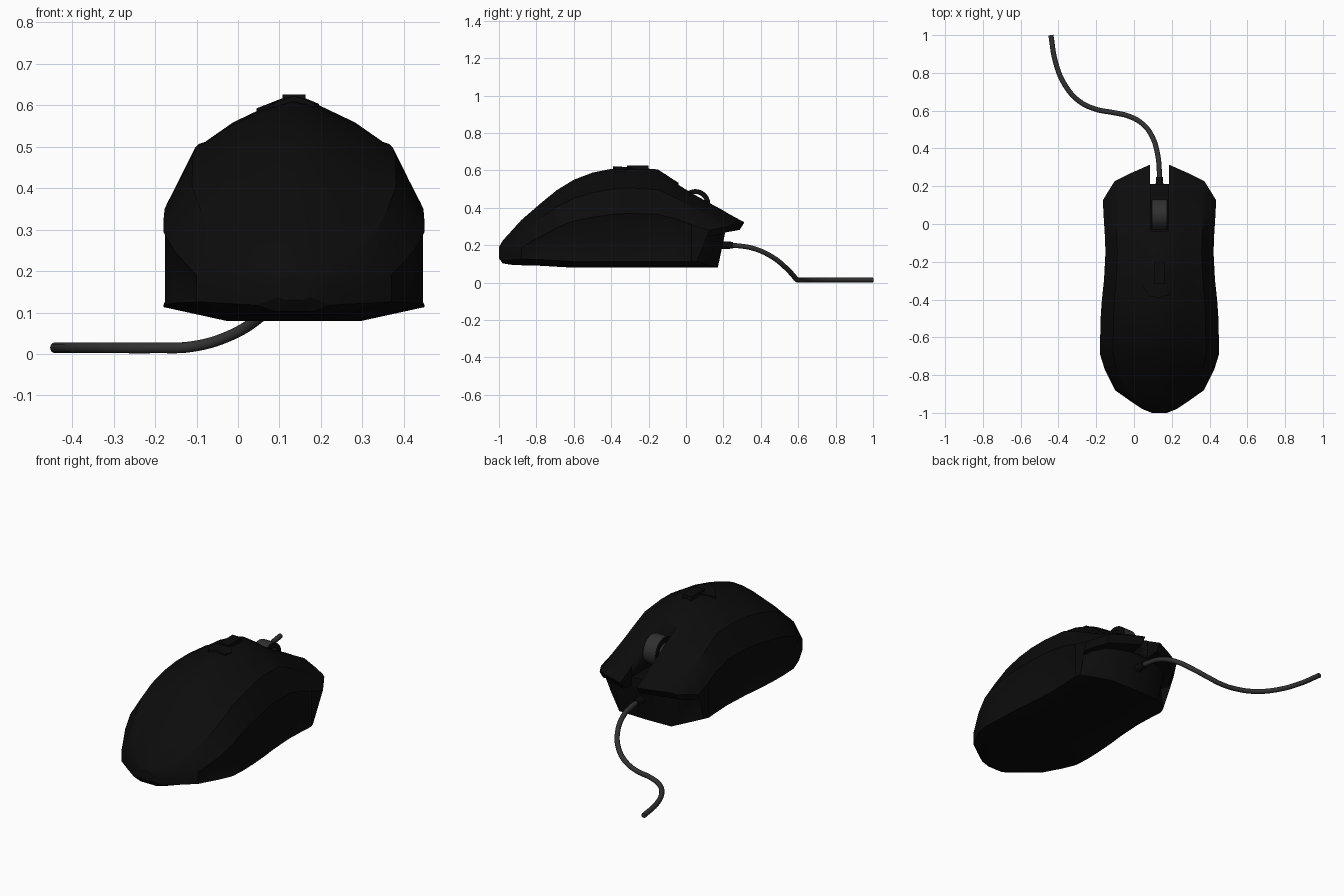
import bpy, bmesh, math
from mathutils import Vector

if "Cube" in bpy.data.objects:
    bpy.data.objects.remove(bpy.data.objects["Cube"])

CX = 0.135  # the mouse sits off centre because of the cable


def material(name, v):
    m = bpy.data.materials.new(name)
    m.diffuse_color = (v, v, v, 1)
    m.use_nodes = True
    m.node_tree.nodes["Principled BSDF"].inputs["Base Color"].default_value = m.diffuse_color
    return m


BLACK = material("shell black", 0.0035)
GREY = material("rubber dark grey", 0.03)


def finish(bm, name, mat, angle=30):
    bmesh.ops.recalc_face_normals(bm, faces=bm.faces)
    me = bpy.data.meshes.new(name)
    bm.to_mesh(me)
    bm.free()
    ob = bpy.data.objects.new(name, me)
    bpy.context.collection.objects.link(ob)
    me.materials.append(mat)
    bpy.ops.object.select_all(action='DESELECT')
    ob.select_set(True)
    bpy.context.view_layer.objects.active = ob
    bpy.ops.object.shade_smooth_by_angle(angle=math.radians(angle))
    return ob


def prism(name, outline, top, bottom, mat):
    """Extruded outline; top and bottom are height functions of x, y."""
    bm = bmesh.new()
    n = len(outline)
    lo = [bm.verts.new((CX + x, y, bottom(x, y))) for x, y in outline]
    hi = [bm.verts.new((CX + x, y, top(x, y))) for x, y in outline]
    for i in range(n):
        j = (i + 1) % n
        bm.faces.new((lo[i], lo[j], hi[j], hi[i]))
    caps = [bm.faces.new(lo), bm.faces.new(hi)]
    bmesh.ops.triangulate(bm, faces=caps)
    return finish(bm, name, mat)


def box(name, x, y0, y1, z0, z1, mat=BLACK):
    return prism(name, [(-x, y0), (x, y0), (x, y1), (-x, y1)],
                 lambda *_: z1, lambda *_: z0, mat)


def tube(name, outer, inner, width, x, y, z, mat, segs=28):
    """Ring around the x axis."""
    bm = bmesh.new()
    loops = []
    for i in range(segs):
        a = 2 * math.pi * i / segs
        loops.append([bm.verts.new((x + sx, y + r * math.cos(a), z + r * math.sin(a)))
                      for r, sx in ((outer, -width / 2), (outer, width / 2),
                                    (inner, width / 2), (inner, -width / 2))])
    for i in range(segs):
        a, b = loops[i], loops[(i + 1) % segs]
        for k in range(4):
            bm.faces.new((a[k], a[(k + 1) % 4], b[(k + 1) % 4], b[k]))
    return finish(bm, name, mat)


# Shell: stations of y, half width, top, shoulder and bottom heights
STATIONS = [
    (-1.0, .04, .19, .17, .13), (-.98, .09, .225, .17, .103), (-.93, .165, .28, .175, .095),
    (-.88, .235, .335, .19, .093), (-.77, .29, .43, .25, .09), (-.69, .315, .495, .295, .085),
    (-.6, .314, .55, .33, .08), (-.5, .312, .588, .35, .08), (-.4, .305, .608, .365, .08),
    (-.3, .294, .618, .37, .08), (-.15, .286, .605, .365, .08), (-.05, .29, .54, .34, .08),
    (.03, .295, .488, .31, .08)]
SECTION = [(0, 1), (.2, .93), (.5, .76), (.73, .57), (.78, .55), (.91, .22), (1, 0)]


def half_section(y, w, zt, zs, zb):
    pts = [(f * w, y, zs + h * (zt - zs)) for f, h in SECTION]
    return pts + [(w, y, zb + .033 * min(1, w / .2)), (.52 * w, y, zb), (0, y, zb)]


halves = [half_section(*s) for s in STATIONS]
# Front edge of the finger buttons, its underside, and the recessed front wall
base = [(.285, .06, .115), (.16, .165, .08), (0, .17, .08)]
lip = [(0, .315, .325), (.055, .312, .322), (.15, .27, .315), (.22, .236, .308),
       (.238, .226, .30), (.273, .17, .29), (.30, .125, .28)]
under = [(x * .98, y - .025, z - .04) for x, y, z in lip]
wall = [(0, .21, .27), (.055, .21, .27), (.14, .19, .265), (.20, .165, .26),
        (.22, .15, .26), (.25, .10, .25), (.27, .06, .235)]
halves += [lip + base, under + base, wall + base]

bm = bmesh.new()
rings = []
for h in halves:
    full = h + [(-x, y, z) for x, y, z in h[-2:0:-1]]
    rings.append([bm.verts.new((CX + x, y, z)) for x, y, z in full])
n = len(rings[0])
grips = {6: [], n - 7: []}
for r, (a, b) in enumerate(zip(rings, rings[1:])):
    for k in range(n):
        f = bm.faces.new((a[k], a[(k + 1) % n], b[(k + 1) % n], b[k]))
        if k in grips and 3 <= r <= 11:
            grips[k].append(f)
bm.faces.new(rings[0])
bm.faces.new(rings[-1])
bmesh.ops.recalc_face_normals(bm, faces=bm.faces)
# Side grips set slightly into the flanks
for faces in grips.values():
    bmesh.ops.inset_region(bm, faces=faces, thickness=.008, depth=-.004)
bmesh.ops.remove_doubles(bm, verts=bm.verts, dist=.0005)
bmesh.ops.triangulate(bm, faces=[f for f in bm.faces if len(f.verts) > 4])
shell = finish(bm, "mouse_shell", BLACK)

# Wheel well and the open slot between the two buttons
for cutter in (box("wheel_well_cutter", .046, -.04, .5, .32, .9),
               box("front_slot_cutter", .05, .213, .5, 0, .9)):
    cutter.hide_render = True
    mod = shell.modifiers.new("cut", 'BOOLEAN')
    mod.operation = 'DIFFERENCE'
    mod.solver = 'EXACT'
    mod.object = cutter
    bpy.context.view_layer.objects.active = shell
    bpy.ops.object.modifier_apply(modifier=mod.name)
    bpy.data.objects.remove(cutter)

# Scroll wheel with thin black rims
tube("scroll_wheel", .08, .056, .072, CX, .05, .42, GREY)
for s in (-1, 1):
    tube("wheel_rim", .078, .054, .006, CX + s * .039, .05, .42, BLACK)

# Sensitivity buttons on the ridge
box("ridge_button", .028, -.315, -.2, .58, .626)
prism("rear_button", [(-.09, -.33), (-.05, -.385), (0, -.39), (.05, -.375), (.06, -.33),
                      (.03, -.29), (-.03, -.28)],
      lambda x, y: .626 - .36 * abs(x) + .04 * (y + .3), lambda x, y: .56, BLACK)

# Cable strain relief
bm = bmesh.new()
bmesh.ops.create_cone(bm, cap_ends=True, segments=16, radius1=.022, radius2=.018, depth=.07)
for v in bm.verts:
    v.co = Vector((CX + v.co.x, .215 + v.co.z, .2 + v.co.y))
finish(bm, "cable_socket", BLACK)

# Cable
path = [(.135, .2, .2), (.134, .28, .197), (.125, .37, .18), (.095, .465, .135), (.045, .53, .083),
        (-.025, .57, .042), (-.11, .59, .018), (-.2, .607, .015), (-.29, .65, .015),
        (-.365, .735, .015), (-.415, .855, .015), (-.44, 1.0, .015)]
cu = bpy.data.curves.new("cable", 'CURVE')
cu.dimensions = '3D'
cu.bevel_depth = .0135
cu.bevel_resolution = 3
cu.resolution_u = 6
cu.use_fill_caps = True
sp = cu.splines.new('BEZIER')
sp.bezier_points.add(len(path) - 1)
for p, co in zip(sp.bezier_points, path):
    p.co = co
    p.handle_left_type = p.handle_right_type = 'AUTO'
cu.materials.append(GREY)
cable = bpy.data.objects.new("cable", cu)
bpy.context.collection.objects.link(cable)
bpy.ops.object.select_all(action='DESELECT')
cable.select_set(True)
bpy.context.view_layer.objects.active = cable
bpy.ops.object.convert(target='MESH')
bpy.ops.object.shade_smooth_by_angle(angle=math.radians(40))
